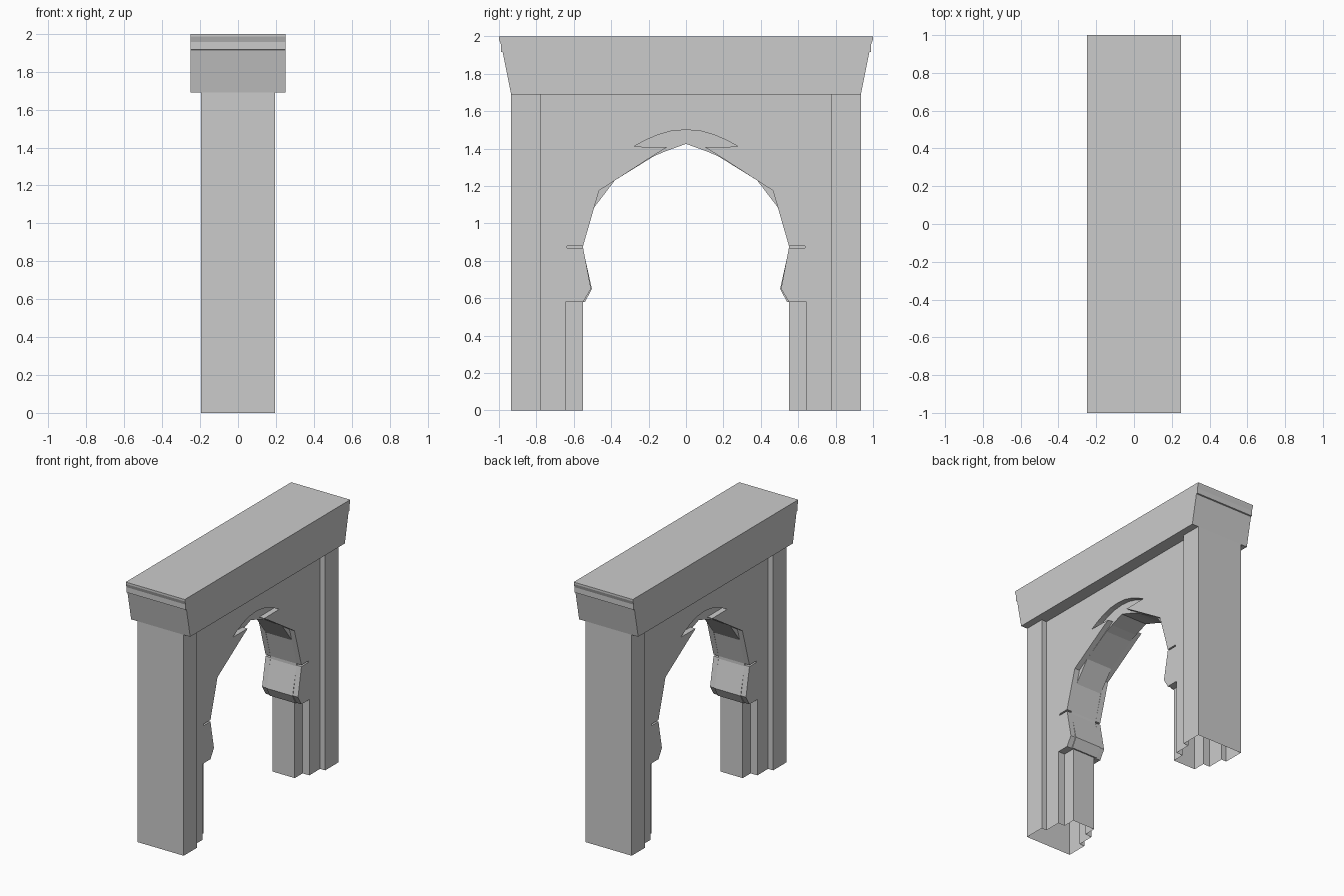
import bpy, bmesh

if "Cube" in bpy.data.objects:
    bpy.data.objects.remove(bpy.data.objects["Cube"])


def prism(name, points, lo, hi, axis, open_start=False):
    """Extrude a 2D outline along x (points are y,z) or z (points are x,y)."""
    bm = bmesh.new()

    def place(p, d):
        return (d, p[0], p[1]) if axis == 'x' else (p[0], p[1], d)

    start = bm.faces.new([bm.verts.new(place(p, lo)) for p in points])
    ends = [bm.verts.new(place(p, hi)) for p in points]
    base = list(start.verts)
    bm.faces.new(list(reversed(ends)))
    n = len(points)
    for i in range(n):
        j = (i + 1) % n
        bm.faces.new((base[i], base[j], ends[j], ends[i]))
    bmesh.ops.recalc_face_normals(bm, faces=bm.faces)
    if open_start:
        bmesh.ops.delete(bm, geom=[start], context='FACES_ONLY')
    mesh = bpy.data.meshes.new(name)
    bm.to_mesh(mesh)
    bm.free()
    obj = bpy.data.objects.new(name, mesh)
    bpy.context.collection.objects.link(obj)
    return obj


def mirrored(half):
    """Complete an outline across the centre line (first coordinate = 0)."""
    return half + [(-a, b) for a, b in reversed(half) if a != 0]


PIER_X, WALL_X, COLUMN_X, CORE_X = 0.195, 0.152, 0.095, 0.11
TOP = 1.69

# Stepped piers: outer pier, recessed wall strip and slim column, hollow below
steps = [(PIER_X, 0.935), (PIER_X, 0.775), (WALL_X, 0.775),
         (WALL_X, 0.645), (COLUMN_X, 0.645), (COLUMN_X, 0.55)]
for side, label in ((1, "back"), (-1, "front")):
    outline = [(x, side * y) for x, y in mirrored(steps)]
    prism(label + "_pier", outline, 0, TOP, 'z', open_start=True)

# Core of the arch, carrying the pointed intrados
core = [(0, 1.425), (0.11, 1.385), (0.17, 1.36), (0.38, 1.23), (0.495, 1.08),
        (0.55, 0.88), (0.55, 0.86), (0.503, 0.65), (0.54, 0.58),
        (0.645, 0.58), (0.645, TOP)]
prism("arch_core", mirrored(core), -CORE_X, CORE_X, 'x')

# Face slabs with the crescent recess at the crown and a slit at the springing
slab = [(0, 1.5), (0.08, 1.493), (0.15, 1.473), (0.22, 1.443), (0.28, 1.41),
        (0.10, 1.408), (0.17, 1.365), (0.465, 1.175), (0.55, 0.88),
        (0.635, 0.88), (0.635, 0.868), (0.55, 0.868), (0.508, 0.65),
        (0.55, 0.58), (0.645, 0.58), (0.645, TOP)]
for side, label in ((1, "right"), (-1, "left")):
    prism(label + "_arch_face", mirrored(slab),
          side * CORE_X, side * WALL_X, 'x')

# Flared cornice with a small lip on each end
cornice = [(0.935, TOP), (0.98, 1.915), (0.99, 1.917), (0.99, 1.957),
           (1.0, 1.985), (1.0, 2.0)]
prism("cornice", mirrored(cornice), -0.25, 0.25, 'x')
